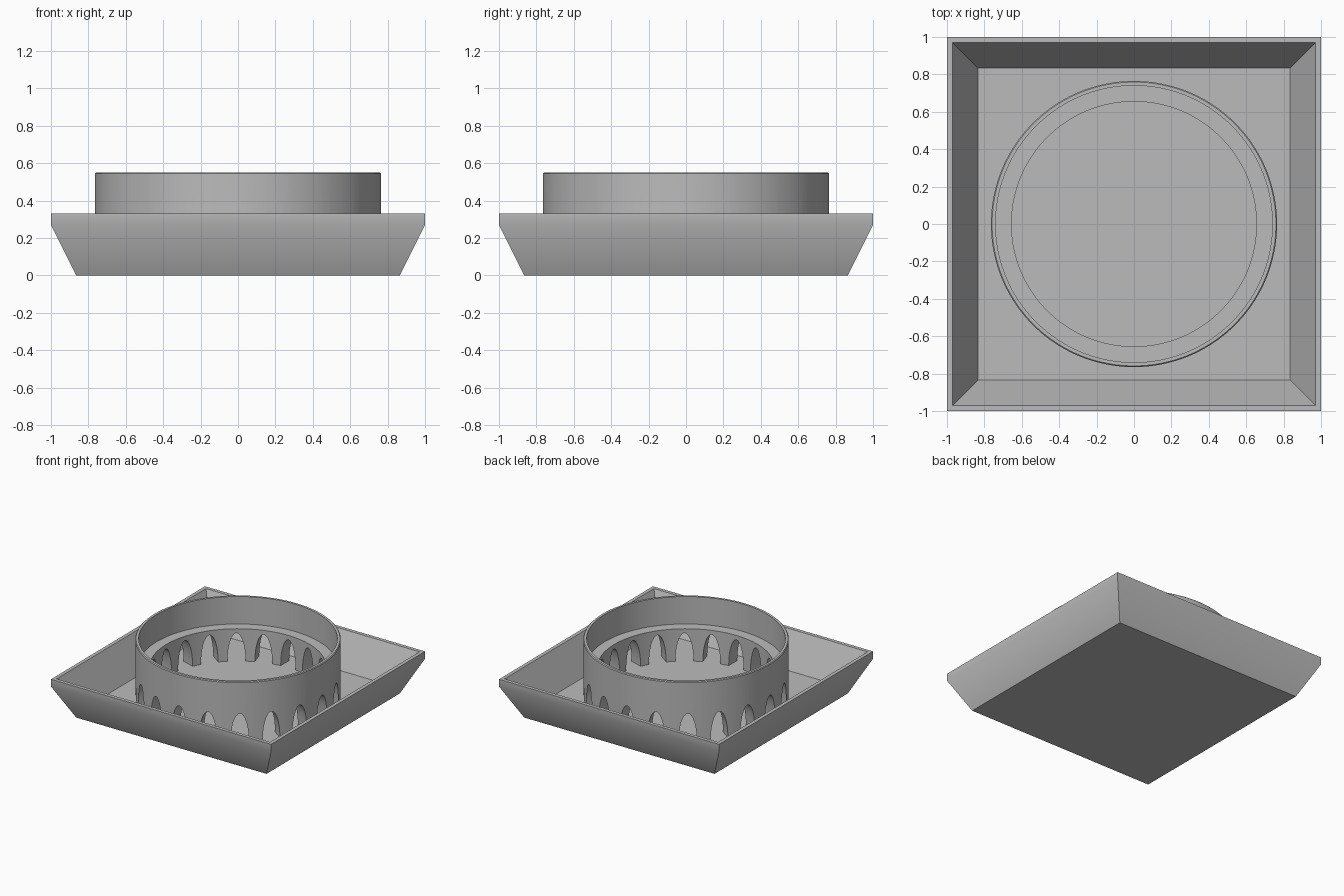
import bpy, bmesh, math
from mathutils import Matrix

if "Cube" in bpy.data.objects:
    bpy.data.objects.remove(bpy.data.objects["Cube"])

grey = bpy.data.materials.new("plain grey")
grey.diffuse_color = (0.5, 0.5, 0.5, 1)
grey.use_nodes = True
grey.node_tree.nodes["Principled BSDF"].inputs["Base Color"].default_value = grey.diffuse_color


def make_object(name, bm):
    bmesh.ops.recalc_face_normals(bm, faces=bm.faces)
    mesh = bpy.data.meshes.new(name)
    bm.to_mesh(mesh)
    bm.free()
    mesh.materials.append(grey)
    obj = bpy.data.objects.new(name, mesh)
    bpy.context.collection.objects.link(obj)
    return obj


def select(obj):
    bpy.ops.object.select_all(action='DESELECT')
    obj.select_set(True)
    bpy.context.view_layer.objects.active = obj


def lathe(bm, profile, sides, start=0.0, closed=False):
    """Revolve (radius, z) points about the z axis; returns the rings."""
    rings = []
    for r, z in profile:
        angles = [start + 2 * math.pi * i / sides for i in range(sides)]
        rings.append([bm.verts.new((r * math.cos(a), r * math.sin(a), z)) for a in angles])
    pairs = list(zip(rings, rings[1:]))
    if closed:
        pairs.append((rings[-1], rings[0]))
    for lo, hi in pairs:
        for i in range(sides):
            j = (i + 1) % sides
            bm.faces.new((lo[i], lo[j], hi[j], hi[i]))
    return rings


# Square tray: flared outside, rim, sloped inside and floor
FLOOR = 0.06
bm = bmesh.new()
half_widths = [(0.865, 0), (1, 0.27), (1, 0.33), (0.97, 0.33), (0.835, FLOOR)]
rings = lathe(bm, [(h * math.sqrt(2), z) for h, z in half_widths], 4, math.pi / 4)
bm.faces.new(rings[0])
bm.faces.new(rings[-1])
tray = make_object("square_tray", bm)

# Round collar with an inner ledge and a slightly chamfered rim
bm = bmesh.new()
lathe(bm, [(0.655, FLOOR - 0.01), (0.765, FLOOR - 0.01), (0.765, 0.544), (0.759, 0.55),
           (0.74, 0.55), (0.74, 0.325), (0.655, 0.325)], 100, closed=True)
collar = make_object("round_collar", bm)

# Arched openings around the foot of the collar
ARCHES = 20
bm = bmesh.new()
for k in range(ARCHES):
    m = (Matrix.Rotation(2 * math.pi * k / ARCHES, 4, 'Z')
         @ Matrix.Translation((0.72, 0, FLOOR))
         @ Matrix.Diagonal((1, 0.068, 0.23, 1))
         @ Matrix.Rotation(math.pi / 2, 4, 'Y'))
    bmesh.ops.create_cone(bm, cap_ends=True, segments=32, radius1=1, radius2=1,
                          depth=0.3, matrix=m)
cutter = make_object("arch_cutter", bm)
cutter.hide_render = True

select(collar)
mod = collar.modifiers.new("arches", 'BOOLEAN')
mod.operation = 'DIFFERENCE'
mod.solver = 'EXACT'
mod.object = cutter
bpy.ops.object.modifier_apply(modifier=mod.name)
bpy.data.objects.remove(cutter, do_unlink=True)

for obj in (tray, collar):
    select(obj)
    bpy.ops.object.shade_smooth_by_angle(angle=math.radians(30))
